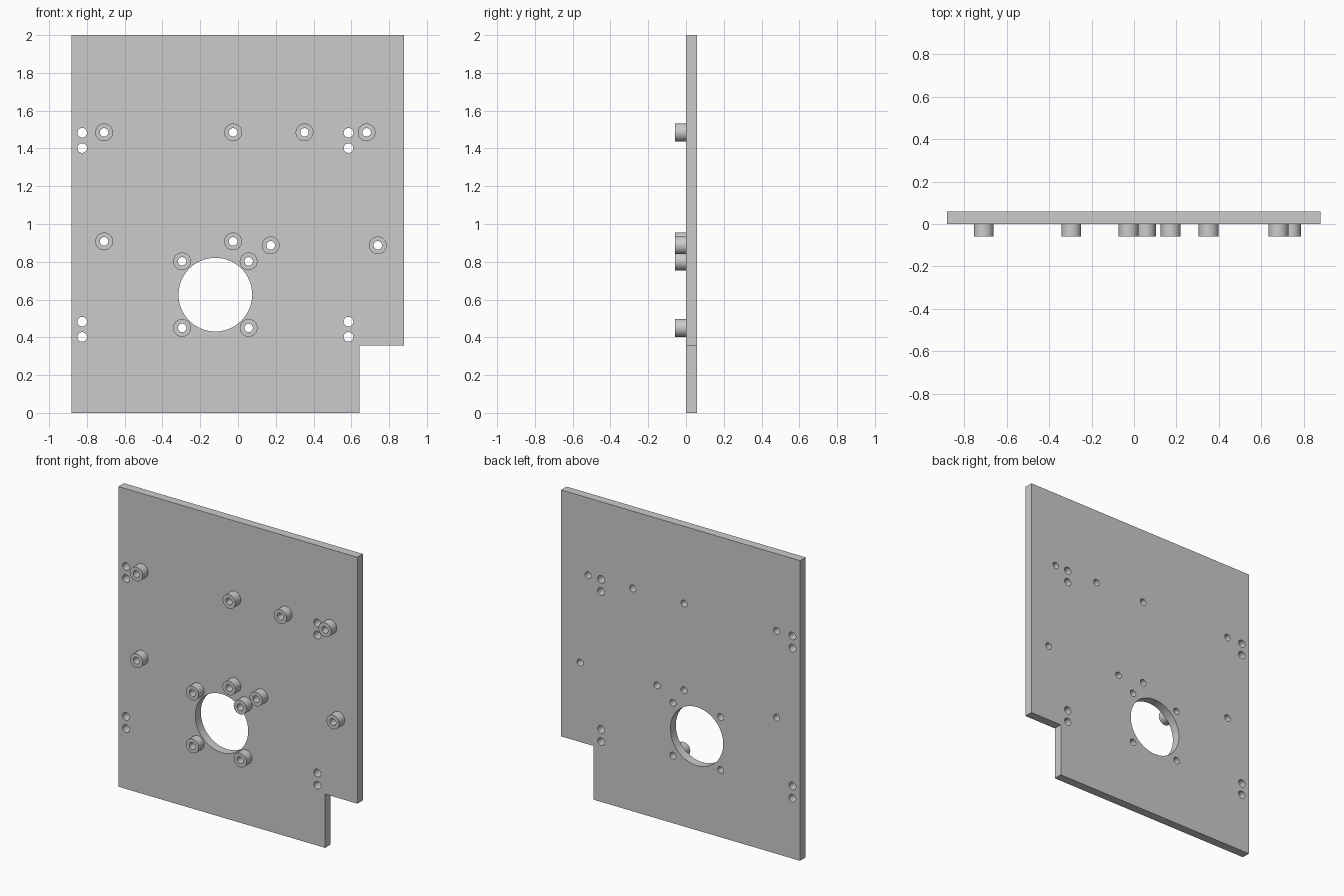
import bpy, bmesh, math
from mathutils import Matrix

if "Cube" in bpy.data.objects:
    bpy.data.objects.remove(bpy.data.objects["Cube"])

T = 0.058            # plate thickness and standoff height
SEG = 32
BOSS_R, BORE_R, HOLE_R = 0.047, 0.0225, 0.0255

# Layout in (x, z)
bosses = [(-0.709, 1.485), (-0.026, 1.485), (0.352, 1.485), (0.681, 1.485),
          (-0.709, 0.908), (-0.026, 0.908), (0.173, 0.887), (0.74, 0.887)]
bosses += [(x, z) for x in (-0.296, 0.056) for z in (0.45, 0.802)]
holes = [(x, z) for x in (-0.825, 0.585) for z in (0.402, 0.483, 1.402, 1.483)]


def make_object(name, bm):
    bmesh.ops.recalc_face_normals(bm, faces=bm.faces)
    mesh = bpy.data.meshes.new(name)
    bm.to_mesh(mesh)
    bm.free()
    obj = bpy.data.objects.new(name, mesh)
    bpy.context.collection.objects.link(obj)
    return obj


def smooth(obj):
    bpy.ops.object.select_all(action='DESELECT')
    obj.select_set(True)
    bpy.context.view_layer.objects.active = obj
    bpy.ops.object.shade_smooth_by_angle(angle=math.radians(30))


def ring(bm, r, y, seg=SEG):
    return [bm.verts.new((r * math.cos(a), y, r * math.sin(a)))
            for a in (2 * math.pi * i / seg for i in range(seg))]


def bridge(bm, a, b):
    n = len(a)
    for i in range(n):
        j = (i + 1) % n
        bm.faces.new((a[i], a[j], b[j], b[i]))


# Plate with a notched lower right corner
bm = bmesh.new()
outline = [(-0.882, 0), (0.642, 0), (0.642, 0.358), (0.88, 0.358),
           (0.88, 2), (-0.882, 2)]
face = bm.faces.new([bm.verts.new((x, 0, z)) for x, z in outline])
ext = bmesh.ops.extrude_face_region(bm, geom=[face])
bmesh.ops.translate(bm, vec=(0, T, 0),
                    verts=[v for v in ext['geom'] if isinstance(v, bmesh.types.BMVert)])
plate = make_object("plate", bm)

# One cutter for the motor opening, mounting holes and standoff bores
bm = bmesh.new()
cuts = [(-0.12, 0.626, 0.195, 64)]
cuts += [(x, z, HOLE_R, SEG) for x, z in holes]
cuts += [(x, z, BORE_R, SEG) for x, z in bosses]
for x, z, r, seg in cuts:
    a, b = ring(bm, r, -0.05, seg), ring(bm, r, T + 0.05, seg)
    bridge(bm, a, b)
    bm.faces.new(a)
    bm.faces.new(b)
    bmesh.ops.translate(bm, vec=(x, 0, z), verts=a + b)
cutter = make_object("hole_cutter", bm)
mod = plate.modifiers.new("holes", 'BOOLEAN')
mod.operation, mod.solver, mod.object = 'DIFFERENCE', 'EXACT', cutter
bpy.context.view_layer.objects.active = plate
plate.select_set(True)
bpy.ops.object.modifier_apply(modifier=mod.name)
bpy.data.objects.remove(cutter)
smooth(plate)

# Hollow standoffs on the front face, open where they meet the plate
bm = bmesh.new()
loops = [ring(bm, BOSS_R, 0), ring(bm, BOSS_R, -T),
         ring(bm, BORE_R, -T), ring(bm, BORE_R, 0)]
for a, b in zip(loops, loops[1:]):
    bridge(bm, a, b)
first = make_object("standoff", bm)
smooth(first)
for i, (x, z) in enumerate(bosses):
    obj = first if i == 0 else first.copy()
    if i:
        bpy.context.collection.objects.link(obj)
    obj.name = f"standoff_{i + 1}"
    obj.location = (x, 0, z)
